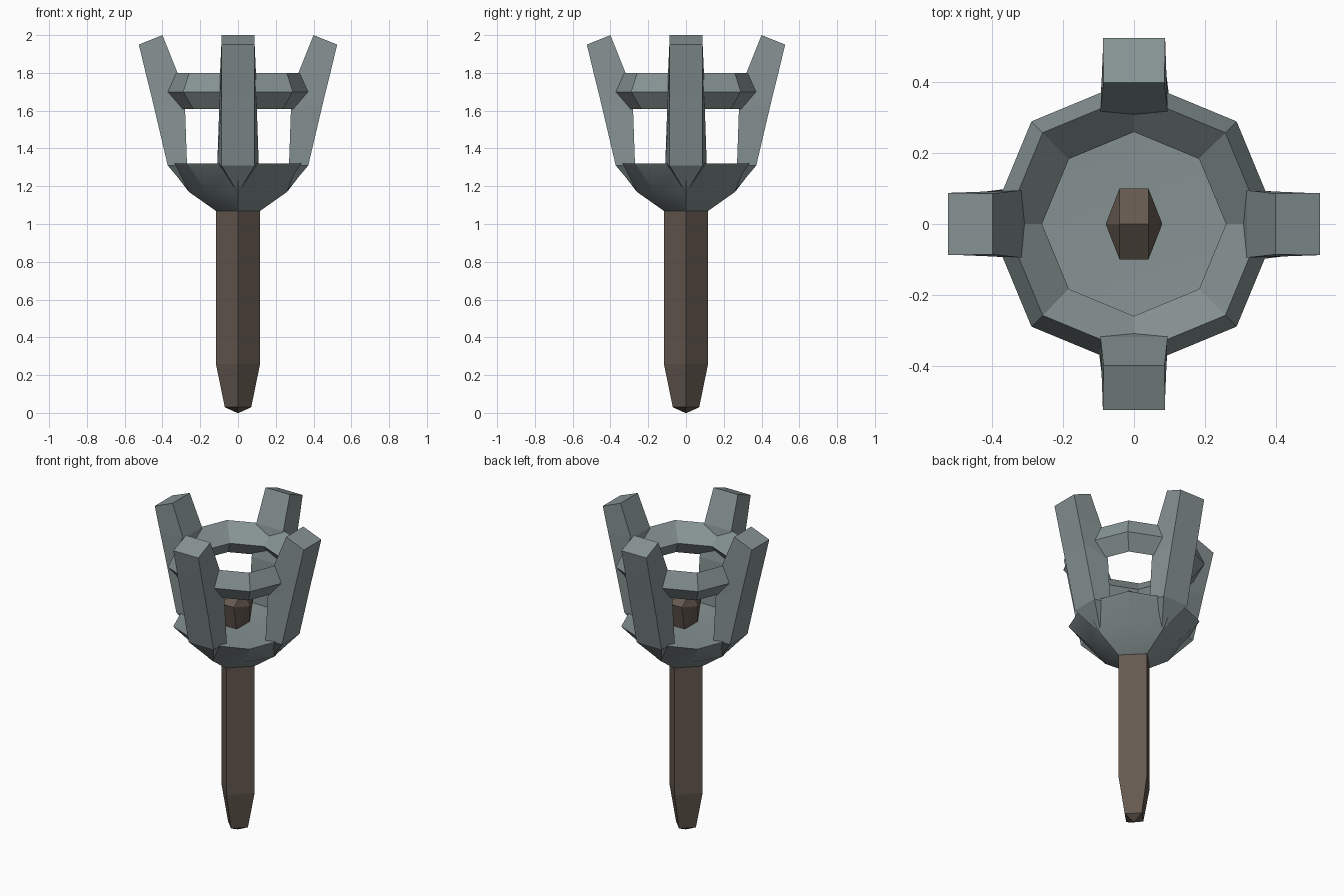
import bpy, bmesh
from math import sin, cos, pi, radians
from mathutils import Matrix

cube = bpy.data.objects.get("Cube")
if cube:
    bpy.data.objects.remove(cube, do_unlink=True)


def material(name, color):
    m = bpy.data.materials.new(name)
    m.use_nodes = True
    m.diffuse_color = (*color, 1)
    m.node_tree.nodes["Principled BSDF"].inputs["Base Color"].default_value = (*color, 1)
    return m


steel = material("grey_steel", (0.24, 0.29, 0.29))
wood = material("dark_wood", (0.13, 0.10, 0.08))


def finish(name, bm, mat):
    bmesh.ops.recalc_face_normals(bm, faces=bm.faces)
    mesh = bpy.data.meshes.new(name)
    bm.to_mesh(mesh)
    bm.free()
    mesh.materials.append(mat)
    ob = bpy.data.objects.new(name, mesh)
    bpy.context.collection.objects.link(ob)
    return ob


def loft(name, sections, mat, closed=False):
    """Skin equal-sized point loops; cap the ends, or join last to first."""
    bm = bmesh.new()
    loops = [[bm.verts.new(p) for p in s] for s in sections]
    pairs = list(zip(loops, loops[1:]))
    if closed:
        pairs.append((loops[-1], loops[0]))
    else:
        bm.faces.new(loops[0])
        bm.faces.new(loops[-1])
    n = len(loops[0])
    for a, b in pairs:
        for i in range(n):
            j = (i + 1) % n
            bm.faces.new((a[i], a[j], b[j], b[i]))
    return finish(name, bm, mat)


def loop(sides, z, r, r_odd=None):
    """Polygon with a corner on +x; odd corners may have their own radius."""
    radii = [r, r if r_odd is None else r_odd]
    return [(radii[i % 2] * cos(2 * pi * i / sides),
             radii[i % 2] * sin(2 * pi * i / sides), z) for i in range(sides)]


# Square tapered handle with a blunt point
loft("handle", [loop(4, z, r) for z, r in
                ((0, 0.004), (0.03, 0.07), (0.26, 0.117), (1.1, 0.117))], wood)

# Bowl growing from the square handle into an octagon
bowl = loft("bowl", [loop(8, 1.07, 0.118, 0.0834), loop(8, 1.17, 0.26, 0.235),
                     loop(8, 1.32, 0.375, 0.38), loop(8, 1.31, 0.2)], steel)
bpy.context.view_layer.objects.active = bowl
bowl.select_set(True)
bpy.ops.object.shade_smooth_by_angle(angle=radians(25))
bowl.select_set(False)

# Octagonal ring with a four-sided section
loft("ring", [loop(8, z, r) for r, z in
              ((0.41, 1.70), (0.365, 1.80), (0.26, 1.70), (0.335, 1.61))],
     steel, closed=True)

# Four prongs: outer radius, height, half width, then the same for the inside
prong = ((0.255, 1.17, 0.004, 0.15, 1.19, 0.03),
         (0.372, 1.31, 0.088, 0.27, 1.31, 0.11),
         (0.452, 1.65, 0.088, 0.28, 1.60, 0.10),
         (0.489, 1.80, 0.088, 0.32, 1.80, 0.095),
         (0.525, 1.95, 0.088, 0.40, 2.00, 0.086))
for k, side in enumerate(("left", "back", "right", "front")):
    turn = Matrix.Rotation(k * pi / 2, 3, 'Z')
    ob = loft(side + "_prong", [[(ro, -wo, zo), (ro, wo, zo), (ri, wi, zi), (ri, -wi, zi)]
                                for ro, zo, wo, ri, zi, wi in prong], steel)
    ob.data.transform(turn.to_4x4())

# Faceted wooden stub standing in the bowl
bm = bmesh.new()
for sx in (-1, 1):
    for sy in (-1, 1):
        bm.verts.new((sx * 0.035, sy * 0.065, 1.29))
        bm.verts.new((sx * 0.041, sy * 0.10, 1.46))
    bm.verts.new((sx * 0.08, 0, 1.44))
    bm.verts.new((sx * 0.041, 0, 1.53))
bmesh.ops.convex_hull(bm, input=bm.verts)
finish("stub", bm, wood)
